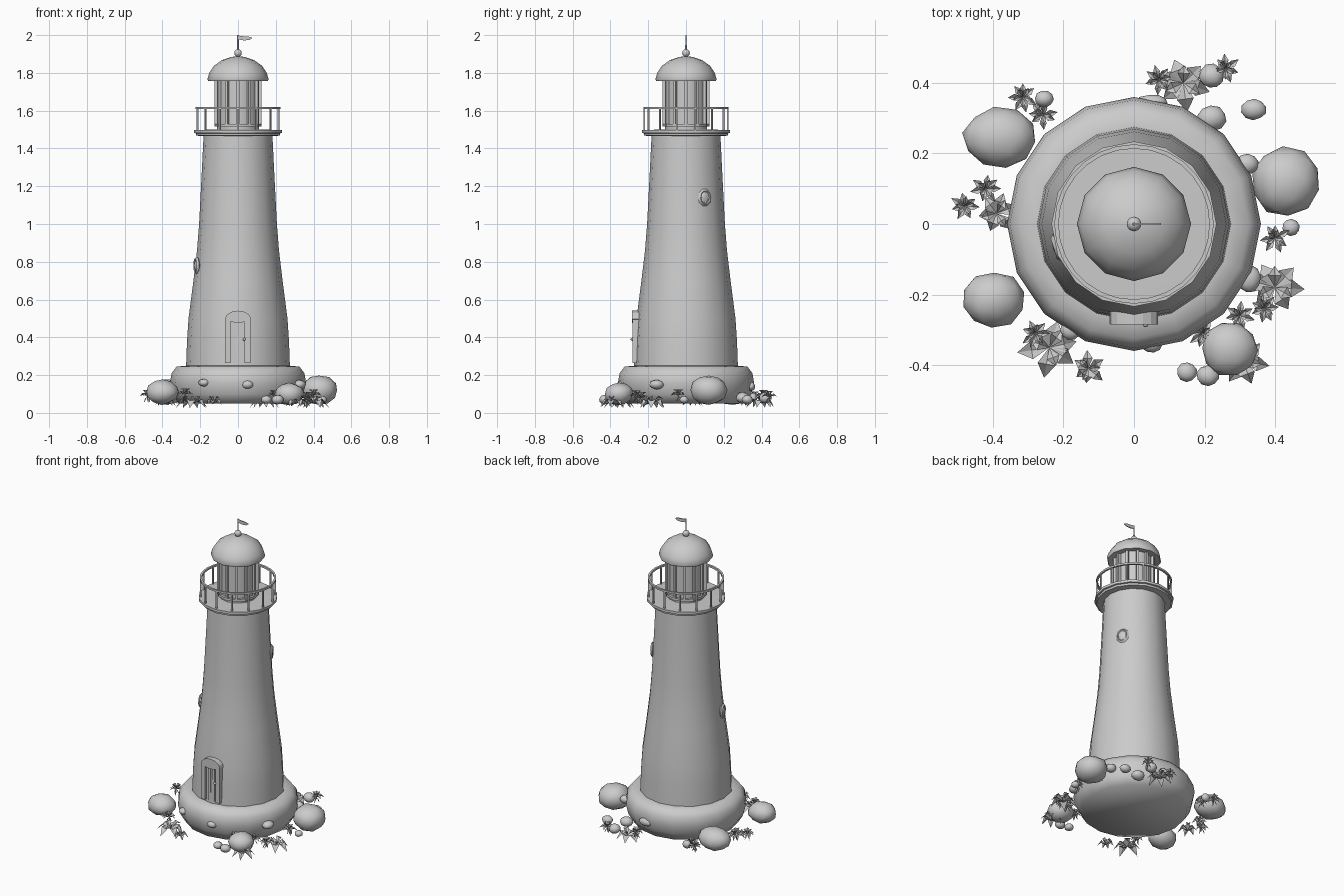
import bpy, bmesh, random
from math import sin, cos, pi, radians
from mathutils import Matrix, Vector

if "Cube" in bpy.data.objects:
    bpy.data.objects.remove(bpy.data.objects["Cube"])

random.seed(4)


def make(name, bm, smooth=40):
    """Turn a bmesh into a named object, smooth where smooth is an angle."""
    me = bpy.data.meshes.new(name)
    bm.to_mesh(me)
    bm.free()
    ob = bpy.data.objects.new(name, me)
    bpy.context.collection.objects.link(ob)
    if smooth:
        bpy.ops.object.select_all(action='DESELECT')
        ob.select_set(True)
        bpy.context.view_layer.objects.active = ob
        bpy.ops.object.shade_smooth_by_angle(angle=radians(smooth))
    return ob


def add_lathe(bm, profile, n, closed=False):
    """Revolve (radius, z) points; cap the ends or close into a ring."""
    rings = [[bm.verts.new((r * cos(2 * pi * i / n), r * sin(2 * pi * i / n), z))
              for i in range(n)] for r, z in profile]
    pairs = list(zip(rings, rings[1:]))
    if closed:
        pairs.append((rings[-1], rings[0]))
    else:
        bm.faces.new(rings[0][::-1])
        bm.faces.new(rings[-1])
    for a, b in pairs:
        for i in range(n):
            j = (i + 1) % n
            bm.faces.new((a[i], a[j], b[j], b[i]))
    bmesh.ops.recalc_face_normals(bm, faces=bm.faces)


def lathe(name, profile, n, smooth=40, closed=False):
    bm = bmesh.new()
    add_lathe(bm, profile, n, closed)
    return make(name, bm, smooth)


def add_box(bm, centre, size, rot=0):
    m = Matrix.Rotation(rot, 4, 'Z') @ Matrix.Translation(centre) @ Matrix.Diagonal((*size, 1))
    bmesh.ops.create_cube(bm, size=1, matrix=m)


def add_ring(bm, matrix, a, b, t, n=10):
    """Oval ring with a square-ish section, lying in the local XY plane."""
    rings = []
    for i in range(n):
        c, s = cos(2 * pi * i / n), sin(2 * pi * i / n)
        rings.append([bm.verts.new(matrix @ Vector(((a + t * u) * c, (b + t * u) * s, t * w)))
                      for u, w in ((1, 0), (0, 1), (-1, 0), (0, -1))])
    for i in range(n):
        p, q = rings[i], rings[(i + 1) % n]
        for k in range(4):
            bm.faces.new((p[k], q[k], q[(k + 1) % 4], p[(k + 1) % 4]))


# stone foundation and tapering tower
lathe("foundation", [(.315, .05), (.345, .10), (.36, .16), (.352, .21), (.325, .245), (.27, .25)], 16, 60)
lathe("tower", [(.275, .24), (.27, .38), (.262, .50), (.236, .70), (.217, .86), (.206, 1.0),
                (.193, 1.25), (.182, 1.475)], 16)

# gallery deck with a two-step edge
lathe("gallery_deck", [(.18, 1.465), (.222, 1.468), (.224, 1.48), (.234, 1.482), (.234, 1.498), (.1, 1.5)], 16, 30)

# railing
bm = bmesh.new()
n_posts = 14
for i in range(n_posts):
    add_box(bm, (.22, 0, 1.555), (.008, .008, .12), 2 * pi * (i + .5) / n_posts)
make("railing_posts", bm, 0)
lathe("top_rail", [(.226, 1.608), (.226, 1.62), (.214, 1.62), (.214, 1.608)], 28, 30, True)

# lantern room with glazing bars
lathe("lantern_glass", [(.11, 1.495), (.11, 1.77)], 12)
bm = bmesh.new()
for i in range(12):
    add_box(bm, (.116, 0, 1.64), (.018, .014, .25), 2 * pi * i / 12)
make("lantern_bars", bm, 0)
lathe("lantern_sill", [(.125, 1.515), (.125, 1.53), (.105, 1.53), (.105, 1.515)], 12, 30, True)

# dome roof, finial, vane
lathe("dome_roof", [(.11, 1.765), (.158, 1.757), (.162, 1.767), (.152, 1.80), (.128, 1.837),
                    (.085, 1.868), (.035, 1.884), (.008, 1.888)], 12, 50)
bm = bmesh.new()
bmesh.ops.create_icosphere(bm, subdivisions=2, radius=.021, matrix=Matrix.Translation((0, 0, 1.905)))
make("finial_ball", bm, 60)
lathe("vane_rod", [(.005, 1.91), (.004, 2.0)], 6)
bm = bmesh.new()
flag = [(0, 1.978), (.03, 1.972), (.062, 1.974), (.076, 1.985), (.055, 1.992), (.025, 1.994), (0, 1.998)]
f = bm.faces.new([bm.verts.new((x, -.003, z)) for x, z in flag])
ext = bmesh.ops.extrude_face_region(bm, geom=[f])
for v in ext["geom"]:
    if isinstance(v, bmesh.types.BMVert):
        v.co.y += .006
bmesh.ops.recalc_face_normals(bm, faces=bm.faces)
make("vane_flag", bm, 0)


# door: arched leaf, side posts, lintel and knob
def prism(bm, outline, y0, y1):
    a = [bm.verts.new((x, y0, z)) for x, z in outline]
    b = [bm.verts.new((x, y1, z)) for x, z in outline]
    bm.faces.new(a)
    bm.faces.new(b[::-1])
    for i in range(len(a)):
        j = (i + 1) % len(a)
        bm.faces.new((a[j], a[i], b[i], b[j]))
    bmesh.ops.recalc_face_normals(bm, faces=bm.faces)


bm = bmesh.new()
arc = [(.065 * cos(pi * i / 8), .49 + .035 * sin(pi * i / 8)) for i in range(9)]
prism(bm, [(-.065, .265), (.065, .265)] + arc, -.268, -.23)
make("door_leaf", bm, 0)
bm = bmesh.new()
for x, w, top in ((-.055, .03, .50), (.05, .03, .50), (-.016, .018, .49), (.014, .018, .49)):
    depth = .283 if w > .02 else .275
    add_box(bm, (x, -(depth + .24) / 2, (.265 + top) / 2), (w, depth - .24, top - .265))
make("door_boards", bm, 0)
bm = bmesh.new()
prism(bm, [(.068 * cos(pi * i / 8), .497 + .044 * sin(pi * i / 8)) for i in range(9)]
      + [(-.05, .485), (0, .475), (.05, .485)], -.285, -.235)
make("door_lintel", bm, 0)
bm = bmesh.new()
bmesh.ops.create_icosphere(bm, subdivisions=1, radius=.009, matrix=Matrix.Translation((.033, -.285, .39)))
make("door_knob", bm, 60)


# porthole windows: oval frame, pane and crossbars
def window(name, angle, z, radius):
    m = (Matrix.Rotation(radians(angle), 4, 'Z') @ Matrix.Translation((radius, 0, z))
         @ Matrix.Rotation(pi / 2, 4, 'Y') @ Matrix.Rotation(pi / 2, 4, 'Z'))
    bm = bmesh.new()
    add_ring(bm, m, .031, .037, .010)
    bmesh.ops.create_uvsphere(bm, u_segments=10, v_segments=6, radius=1,
                              matrix=m @ Matrix.Diagonal((.029, .035, .012, 1)))
    for s in ((.006, .07, .02), (.058, .006, .02)):
        bmesh.ops.create_cube(bm, size=1, matrix=m @ Matrix.Diagonal((*s, 1)))
    bmesh.ops.recalc_face_normals(bm, faces=bm.faces)
    make(name, bm, 40)


window("upper_window", 30, 1.14, .198)
window("lower_window", 197, .78, .228)


# boulders and pebbles: (x, y, z, rx, ry, rz)
def rock(name, x, y, z, rx, ry, rz):
    bm = bmesh.new()
    bmesh.ops.create_icosphere(bm, subdivisions=2, radius=1)
    spin = Matrix.Rotation(random.uniform(0, 6), 3, 'Z')
    for v in bm.verts:
        p = spin @ v.co * random.uniform(.95, 1.04)
        v.co = (x + p.x * rx, y + p.y * ry, z + p.z * rz)
    make(name, bm, 60)


for r in ((-.38, .245, .11, .105, .086, .07), (.43, .12, .12, .1, .1, .08),
          (-.40, -.215, .11, .09, .08, .066), (.27, -.355, .10, .08, .076, .06)):
    rock("boulder", *r)
for r in ((.21, -.43, .07, .033, .03, .025), (.15, -.42, .07, .029, .028, .022),
          (.34, .325, .07, .036, .03, .025), (.22, .30, .08, .042, .036, .03),
          (.445, -.01, .07, .025, .024, .02), (-.255, .355, .08, .027, .024, .025),
          (.32, .17, .15, .034, .03, .025), (.22, .42, .08, .036, .035, .03),
          (.325, -.155, .15, .035, .04, .025), (.05, -.34, .15, .032, .025, .023),
          (.05, .345, .14, .045, .022, .025), (-.18, -.30, .16, .03, .03, .02)):
    rock("pebble", *r)


# plants: folded leaves fanned around a centre
def add_leaf(bm, centre, angle, length, width, lift, droop):
    m = Matrix.Translation(centre) @ Matrix.Rotation(angle, 4, 'Z')
    root, left, mid, right, tip = [bm.verts.new(m @ Vector(p)) for p in (
        (0, 0, 0), (length * .55, width / 2, lift + .006), (length * .55, 0, lift - .004),
        (length * .55, -width / 2, lift + .006), (length, 0, lift - droop))]
    for f in ((root, mid, left), (root, right, mid), (left, mid, tip), (mid, right, tip)):
        bm.faces.new(f)


def plant(name, x, y, z, layers):
    bm = bmesh.new()
    for count, length, width, lift, droop in layers:
        start = random.uniform(0, 6)
        for i in range(count):
            add_leaf(bm, (x, y, z), start + 2 * pi * i / count + random.uniform(-.2, .2),
                     length * random.uniform(.85, 1.1), width, lift, droop)
    make(name, bm, 0)


for x, y, s in ((.14, .40, .08), (-.24, -.35, .085), (.40, -.18, .085),
                (-.13, -.41, .048), (-.39, .03, .06), (.31, -.39, .07)):
    plant("broad_leaf_plant", x, y, .05, [(6, s, s * .6, .018, s * .5), (3, s * .7, s * .45, .035, .01)])
for x, y in ((-.315, .36), (-.26, .31), (-.48, .05), (-.42, .10), (-.28, -.31), (.07, .41), (.26, .44),
             (.40, -.04), (.37, -.24), (.195, -.31), (.30, -.26)):
    plant("small_rosette", x, y, random.uniform(.07, .10),
          [(7, .042, .02, .012, .012), (5, .028, .016, .025, -.006), (3, .02, .012, -.02, .015)])
